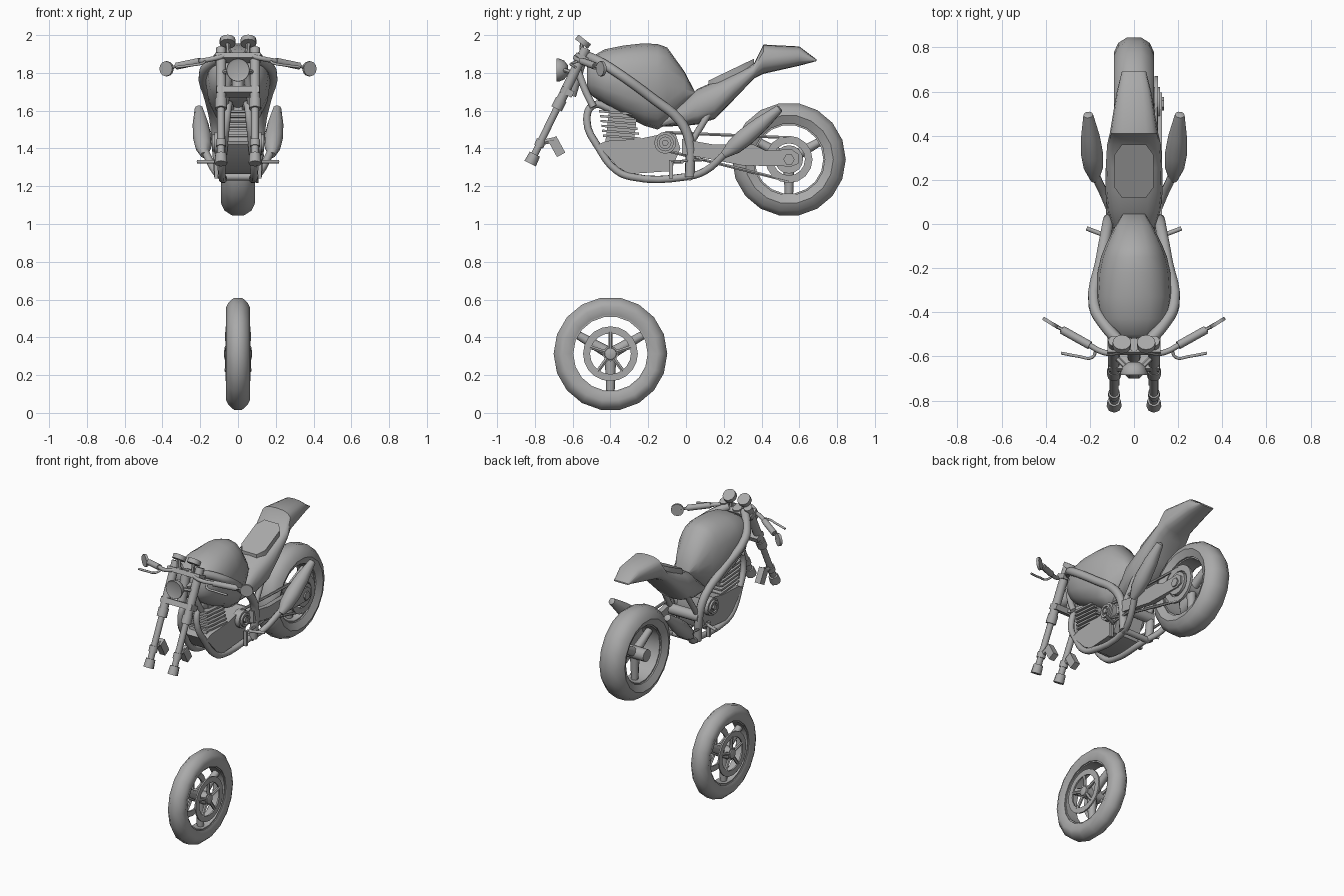
import bpy, bmesh, math
from math import sin, cos, pi
from mathutils import Vector, Matrix

cube = bpy.data.objects.get("Cube")
if cube:
    bpy.data.objects.remove(cube)

GREY = (0.4, 0.4, 0.4, 1)
grey = bpy.data.materials.new("plain_grey")
grey.use_nodes = True
grey.diffuse_color = GREY
grey.node_tree.nodes["Principled BSDF"].inputs["Base Color"].default_value = GREY


def finish(name, bm, mirror=False):
    """Turn a bmesh into a shaded object, optionally mirrored over x."""
    bmesh.ops.remove_doubles(bm, verts=bm.verts, dist=0.0005)
    bmesh.ops.recalc_face_normals(bm, faces=bm.faces)
    me = bpy.data.meshes.new(name)
    bm.to_mesh(me)
    bm.free()
    me.materials.append(grey)
    ob = bpy.data.objects.new(name, me)
    bpy.context.collection.objects.link(ob)
    if mirror:
        mod = ob.modifiers.new("Mirror", 'MIRROR')
        mod.use_mirror_merge = False
    bpy.ops.object.select_all(action='DESELECT')
    ob.select_set(True)
    bpy.context.view_layer.objects.active = ob
    bpy.ops.object.shade_smooth_by_angle(angle=math.radians(50))
    return ob


def skin(bm, rings, loop=False, caps=True):
    """Join equal rings of points with quads."""
    rows = [[bm.verts.new(p) for p in r] for r in rings]
    n = len(rows[0])
    pairs = list(zip(rows, rows[1:])) + ([(rows[-1], rows[0])] if loop else [])
    for a, b in pairs:
        for i in range(n):
            j = (i + 1) % n
            bm.faces.new((a[i], a[j], b[j], b[i]))
    if caps and not loop:
        bm.faces.new(rows[0])
        bm.faces.new(rows[-1])


def lathe(name, profile, centre, axis=(1, 0, 0), segs=16, closed=False, mirror=False):
    """Spin (radius, height) points around an axis through centre."""
    q = Vector(axis).to_track_quat('Z', 'Y')
    rings = [[Vector(centre) + q @ Vector((r * cos(2 * pi * k / segs), r * sin(2 * pi * k / segs), h))
              for k in range(segs)] for r, h in profile]
    bm = bmesh.new()
    skin(bm, rings, closed)
    return finish(name, bm, mirror)


def rod(name, a, b, r, r2=None, segs=10, mirror=False):
    d = Vector(b) - Vector(a)
    return lathe(name, [(r, 0), (r2 or r, d.length)], a, d, segs, mirror=mirror)


def disc(name, centre, r, half, axis=(1, 0, 0), hole=0, mirror=False, segs=16):
    if hole:
        prof = [(hole, -half), (r, -half), (r, half), (hole, half)]
        return lathe(name, prof, centre, axis, segs, True, mirror)
    return lathe(name, [(r, -half), (r, half)], centre, axis, segs, mirror=mirror)


def tube(name, pts, r, mirror=True):
    """Smooth pipe through the points."""
    cu = bpy.data.curves.new(name, 'CURVE')
    cu.dimensions = '3D'
    cu.bevel_depth, cu.bevel_resolution, cu.resolution_u = r, 2, 4
    cu.use_fill_caps = True
    sp = cu.splines.new('BEZIER')
    sp.bezier_points.add(len(pts) - 1)
    for bp, p in zip(sp.bezier_points, pts):
        bp.co = p
        bp.handle_left_type = bp.handle_right_type = 'AUTO'
    tmp = bpy.data.objects.new(name + "_path", cu)
    bpy.context.collection.objects.link(tmp)
    bpy.context.view_layer.update()
    bm = bmesh.new()
    bm.from_mesh(tmp.evaluated_get(bpy.context.evaluated_depsgraph_get()).to_mesh())
    bpy.data.objects.remove(tmp)
    return finish(name, bm, mirror)


def loft(name, sections, power, x=0, segs=16, mirror=False):
    """Rounded body from (y, bottom, top, half width) sections."""
    def bend(v):
        return math.copysign(abs(v) ** (2 / power), v)
    rings = []
    for y, lo, hi, w in sections:
        ang = [2 * pi * k / segs for k in range(segs)]
        rings.append([(x + w * bend(cos(a)), y, (lo + hi) / 2 + (hi - lo) / 2 * bend(sin(a))) for a in ang])
    bm = bmesh.new()
    skin(bm, rings)
    return finish(name, bm, mirror)


def plate(name, outline, x0, x1, mirror=False):
    """Side-view outline of (y, z) points extruded across x."""
    bm = bmesh.new()
    skin(bm, [[(x, y, z) for y, z in outline] for x in (x0, x1)])
    return finish(name, bm, mirror)


def box(name, centre, size, tilt=0, mirror=False):
    bm = bmesh.new()
    mat = Matrix.Translation(centre) @ Matrix.Rotation(tilt, 4, 'X') @ Matrix.Diagonal((*size, 1))
    bmesh.ops.create_cube(bm, size=1, matrix=mat)
    return finish(name, bm, mirror)


def wheel(name, y, z, w, inner):
    """Tyre, rim, three spokes and hub."""
    R = 0.305
    side = [(inner, 0.75), (inner + 0.045, 1), (R - 0.03, 0.8), (R - 0.004, 0.35)]
    prof = [(r, -f * w) for r, f in side] + [(r, f * w) for r, f in reversed(side)]
    lathe(name + "_tyre", prof, (0, y, z), segs=18, closed=True)
    disc(name + "_rim", (0, y, z), inner + 0.01, w * 0.65, hole=inner - 0.008, segs=18)
    disc(name + "_hub", (0, y, z), 0.04, w)
    for k in range(3):
        a = -pi / 2 + k * 2 * pi / 3
        d = Vector((0, cos(a), sin(a)))
        rod(f"{name}_spoke_{k + 1}", Vector((0, y, z)) + d * 0.03, Vector((0, y, z)) + d * inner, 0.03, 0.022, 8)


# Front wheel, standing apart below the body
FY, FZ = -0.40, 0.313
wheel("front_wheel", FY, FZ, 0.063, 0.205)
disc("front_brake_disc", (0.062, FY, FZ), 0.145, 0.005, hole=0.108, mirror=True, segs=20)
for k in range(5):
    a = pi / 2 + k * 2 * pi / 5
    rod(f"disc_carrier_{k + 1}", (0.055, FY, FZ),
        (0.06, FY + 0.115 * cos(a), FZ + 0.115 * sin(a)), 0.011, segs=6, mirror=True)
lathe("front_axle_cap", [(0.035, 0), (0.03, 0.015), (0.012, 0.02)], (0.055, FY, FZ), mirror=True)

# Rear wheel with its drive on the left
RY, RZ = 0.545, 1.342
wheel("rear_wheel", RY, RZ, 0.09, 0.19)
disc("rear_sprocket", (0.1, RY, RZ), 0.125, 0.008, hole=0.085)
disc("rear_hub_plate", (0.1, RY, RZ), 0.075, 0.018)
disc("rear_axle_nut", (0.125, RY, RZ), 0.03, 0.012, segs=6)
plate("swingarm", [(-0.02, 1.45), (0.15, 1.42), (0.36, 1.42), (0.42, 1.39), (0.56, 1.395), (0.595, 1.37),
                   (0.595, 1.32), (0.56, 1.305), (0.3, 1.31), (0.12, 1.345), (-0.02, 1.37)], 0.095, 0.128)
rod("swingarm_pivot", (-0.12, 0.02, 1.41), (0.12, 0.02, 1.41), 0.035)
rod("chain_top", (0.1, -0.11, 1.485), (0.1, RY, RZ + 0.115), 0.009, segs=6)
rod("chain_bottom", (0.1, -0.11, 1.39), (0.1, RY, RZ - 0.115), 0.009, segs=6)

# Tank, tail and seat pad
loft("fuel_tank", [(-0.525, 1.72, 1.85, 0.08), (-0.50, 1.68, 1.885, 0.12), (-0.43, 1.63, 1.925, 0.158),
                   (-0.33, 1.575, 1.945, 0.172), (-0.22, 1.52, 1.957, 0.165), (-0.15, 1.5, 1.952, 0.15),
                   (-0.1, 1.53, 1.935, 0.13), (-0.01, 1.62, 1.81, 0.085), (0.045, 1.685, 1.705, 0.05)], 2.3)
loft("tail_body", [(-0.14, 1.515, 1.54, 0.06), (0, 1.52, 1.66, 0.1), (0.06, 1.527, 1.715, 0.12),
                   (0.15, 1.555, 1.755, 0.13), (0.255, 1.66, 1.8, 0.128), (0.36, 1.77, 1.85, 0.122),
                   (0.41, 1.795, 1.95, 0.11), (0.6, 1.838, 1.94, 0.078), (0.69, 1.862, 1.872, 0.055)], 2.8)
bm = bmesh.new()
pad = [(0.055, 0.12), (0.088, 0.165), (0.088, 0.315), (0.055, 0.36)]
pad += [(-x, y) for x, y in reversed(pad)]
skin(bm, [[(x, y, 1.665 + 0.48 * y + h) for x, y in pad] for h in (0, 0.037)])
finish("seat_pad", bm)

# Frame
tube("upper_frame_tube", [(0.06, -0.54, 1.895), (0.13, -0.46, 1.86), (0.18, -0.37, 1.805), (0.15, -0.17, 1.66),
                          (0.125, -0.035, 1.55), (0.115, 0.015, 1.45), (0.1, 0.02, 1.25)], 0.027)
tube("front_frame_tube", [(0.04, -0.575, 1.82), (0.06, -0.53, 1.7), (0.07, -0.49, 1.62)], 0.02)
rod("frame_cross_tube", (-0.1, 0.02, 1.25), (0.1, 0.02, 1.25), 0.02)
rod("rear_frame_strut", (0.1, 0.02, 1.42), (0.09, 0.13, 1.6), 0.018, mirror=True)
box("peg_bracket", (0.115, -0.08, 1.29), (0.02, 0.02, 0.1), mirror=True)
rod("foot_peg", (0.11, -0.06, 1.33), (0.215, -0.02, 1.33), 0.01, segs=8, mirror=True)
rod("foot_lever", (0.12, -0.08, 1.33), (0.12, 0.1, 1.34), 0.008, segs=6, mirror=True)

# Engine
plate("crankcase", [(-0.47, 1.42), (-0.42, 1.44), (-0.25, 1.45), (-0.06, 1.49), (-0.03, 1.4), (-0.08, 1.28),
                    (-0.3, 1.265), (-0.36, 1.3)], -0.095, 0.095)
box("cylinder_block", (0, -0.34, 1.53), (0.13, 0.15, 0.22), -0.12)
for k in range(6):
    box(f"cooling_fin_{k + 1}", (0, -0.34 - 0.006 * k, 1.46 + 0.026 * k), (0.18, 0.2 - 0.004 * k, 0.012), -0.08)
disc("engine_side_cover", (0.1, -0.11, 1.43), 0.058, 0.025, mirror=True)
disc("engine_cover_ring", (0.13, -0.11, 1.43), 0.045, 0.008, hole=0.03, mirror=True)
disc("engine_cover_bolt", (0.13, -0.11, 1.43), 0.018, 0.012, segs=6, mirror=True)

# Exhaust
tube("exhaust_pipe", [(0.04, -0.4, 1.61), (0.05, -0.49, 1.63), (0.06, -0.525, 1.55), (0.075, -0.46, 1.4),
                      (0.085, -0.37, 1.285), (0.085, -0.29, 1.25), (0.085, 0, 1.25), (0.12, 0.1, 1.28),
                      (0.175, 0.22, 1.385)], 0.02)
lathe("muffler", [(0.02, 0), (0.044, 0.07), (0.05, 0.15), (0.042, 0.26), (0.022, 0.385), (0.012, 0.39)],
      (0.178, 0.2, 1.365), (0.03, 0.3, 0.25), 10, mirror=True)

# Front fork, clamps and brake callipers
top, mid, low = (0.09, -0.53, 1.93), (0.09, -0.67, 1.64), (0.09, -0.825, 1.32)
rod("fork_upper_tube", top, mid, 0.027, mirror=True)
rod("fork_lower_leg", mid, low, 0.02, mirror=True)
rod("fork_seal", (0.09, -0.66, 1.66), (0.09, -0.685, 1.61), 0.032, mirror=True)
rod("fork_collar", (0.09, -0.765, 1.445), (0.09, -0.78, 1.41), 0.027, mirror=True)
rod("fork_foot", (0.09, -0.8, 1.37), low, 0.03, 0.034, 8, mirror=True)
lean = -math.atan2(0.295, 0.61)
box("upper_fork_clamp", (0, -0.555, 1.88), (0.24, 0.07, 0.03), lean)
box("lower_fork_clamp", (0, -0.63, 1.7), (0.23, 0.07, 0.035), lean)
rod("steering_stem", (0, -0.545, 1.9), (0, -0.61, 1.68), 0.03)
rod("calliper_arm", (0.09, -0.77, 1.43), (0.09, -0.7, 1.445), 0.016, segs=6, mirror=True)
box("brake_calliper", (0.085, -0.685, 1.41), (0.04, 0.05, 0.1), 0.5, mirror=True)

# Headlight and gauges
lathe("headlight", [(0.025, 0), (0.05, 0.02), (0.062, 0.05), (0.06, 0.06), (0.045, 0.055)],
      (0, -0.625, 1.815), (0, -1, 0))
rod("headlight_bracket", (0.085, -0.6, 1.8), (0.04, -0.645, 1.815), 0.012, segs=6, mirror=True)
disc("gauge", (0.055, -0.545, 1.965), 0.042, 0.015, (0, 0.61, 0.79), mirror=True, segs=12)
rod("gauge_stalk", (0.05, -0.555, 1.89), (0.055, -0.55, 1.96), 0.012, segs=6, mirror=True)

# Handlebar, levers and mirrors
tube("handlebar", [(0.03, -0.56, 1.9), (0.11, -0.585, 1.88), (0.155, -0.575, 1.87), (0.2, -0.55, 1.862),
                   (0.33, -0.477, 1.835)], 0.013)
rod("grip", (0.2, -0.55, 1.862), (0.325, -0.48, 1.836), 0.019, mirror=True)
tube("hand_lever", [(0.17, -0.56, 1.865), (0.19, -0.605, 1.85), (0.25, -0.6, 1.84), (0.33, -0.585, 1.83)], 0.007)
rod("mirror_stem", (0.32, -0.482, 1.836), (0.365, -0.455, 1.825), 0.008, segs=6, mirror=True)
disc("mirror", (0.378, -0.448, 1.822), 0.04, 0.008, (-0.53, 0.85, 0), mirror=True, segs=12)
